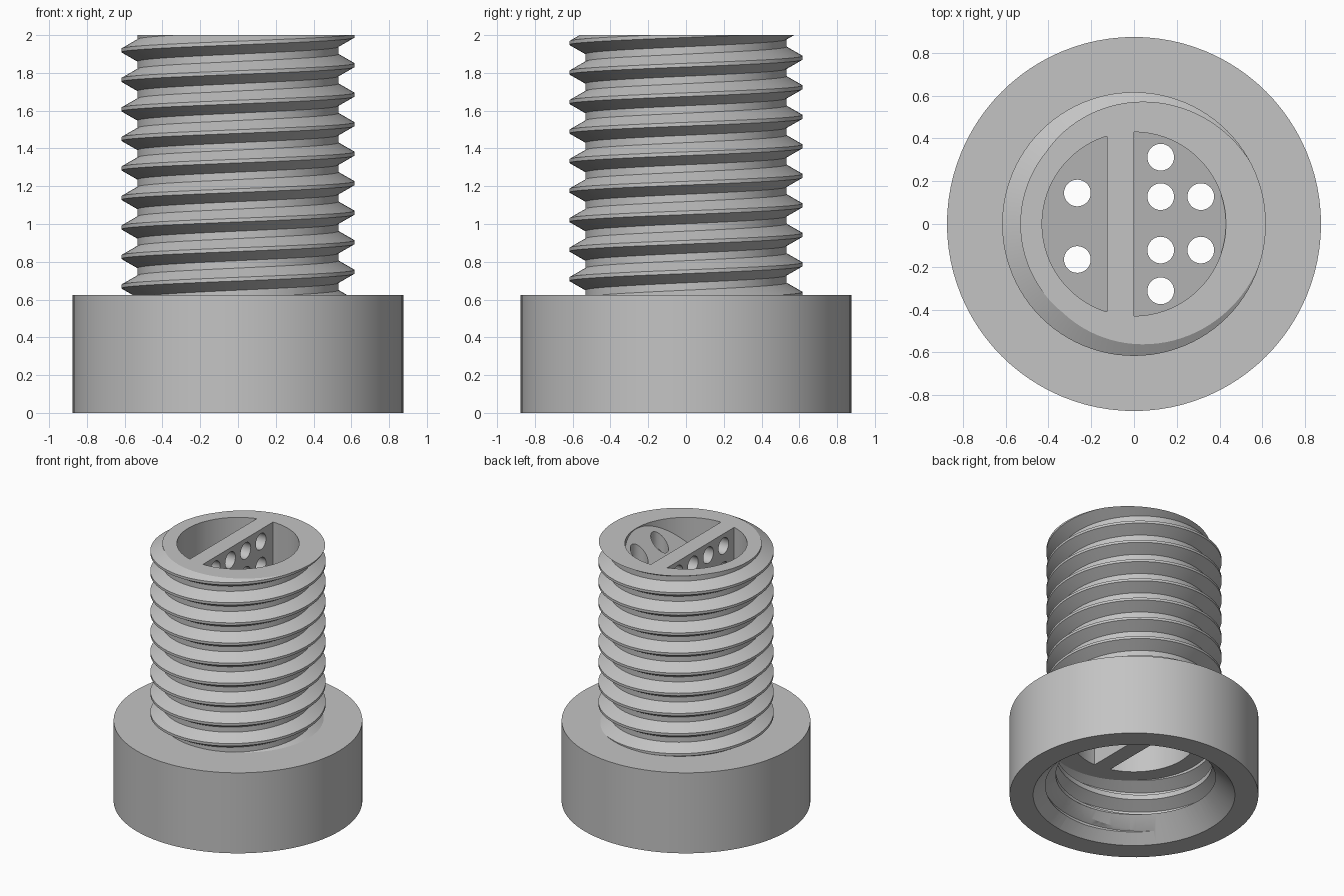
import bpy, bmesh, math
from mathutils import Matrix, Vector

if "Cube" in bpy.data.objects:
    bpy.data.objects.remove(bpy.data.objects["Cube"])

PITCH = 0.15625
CREST_Z = 1.841          # height of a thread crest at angle zero
BORE = 0.43
SEG = 96

grey = bpy.data.materials.new("plain grey")
grey.diffuse_color = (0.55, 0.55, 0.55, 1)
grey.use_nodes = True
grey.node_tree.nodes["Principled BSDF"].inputs["Base Color"].default_value = grey.diffuse_color


def make(name, bm):
    bmesh.ops.recalc_face_normals(bm, faces=bm.faces)
    me = bpy.data.meshes.new(name)
    bm.to_mesh(me)
    bm.free()
    me.materials.append(grey)
    ob = bpy.data.objects.new(name, me)
    bpy.context.collection.objects.link(ob)
    return ob


def cylinder(name, r, z0, z1, r_top=None, segs=SEG, matrix=None):
    bm = bmesh.new()
    bmesh.ops.create_cone(bm, cap_ends=True, segments=segs, radius1=r,
                          radius2=r if r_top is None else r_top, depth=z1 - z0,
                          matrix=Matrix.Translation((0, 0, (z0 + z1) / 2)))
    if matrix:
        bm.transform(matrix)
    return make(name, bm)


def thread(name, major, minor, z0, z1):
    """Solid right-handed screw thread, trimmed flat at both ends."""
    bm = bmesh.new()
    profile = [(-0.0625, major), (0.0625, major), (0.375, minor), (0.625, minor)]
    start = math.floor((z0 - CREST_Z) / PITCH) - 2
    turns = math.ceil((z1 - z0) / PITCH) + 4
    cols = []
    for j in range(SEG):
        a = 2 * math.pi * j / SEG
        cols.append([bm.verts.new((r * math.cos(a), r * math.sin(a),
                                   CREST_Z + PITCH * (start + k + o + j / SEG)))
                     for k in range(turns) for o, r in profile])
    for j in range(SEG):
        a = cols[j]
        b = cols[j + 1] if j + 1 < SEG else cols[0][4:]   # seam climbs one turn
        for i in range(min(len(a), len(b)) - 1):
            bm.faces.new((a[i], b[i], b[i + 1], a[i + 1]))
    for z, n in ((z0, -1), (z1, 1)):
        bmesh.ops.bisect_plane(bm, geom=bm.verts[:] + bm.edges[:] + bm.faces[:], dist=1e-6,
                               plane_co=(0, 0, z), plane_no=(0, 0, n), clear_outer=True)
        rim = [e for e in bm.edges if e.is_boundary
               and all(abs(v.co.z - z) < 1e-4 for v in e.verts)]
        bmesh.ops.triangle_fill(bm, edges=rim, use_beauty=True, normal=Vector((0, 0, n)))
    return make(name, bm)


def boolean(ob, other, op):
    m = ob.modifiers.new(op, 'BOOLEAN')
    m.operation, m.solver, m.object = op, 'EXACT', other
    bpy.context.view_layer.objects.active = ob
    bpy.ops.object.modifier_apply(modifier=m.name)
    bpy.data.objects.remove(other)


# Cap with a threaded, chamfered socket underneath
body = cylinder("threaded_body", 0.875, 0, 0.625)
boolean(body, thread("socket_cutter", 0.64, 0.55, -0.1, 0.4375), 'DIFFERENCE')
boolean(body, cylinder("chamfer_cutter", 0.76, -0.05, 0.16, 0.55), 'DIFFERENCE')

# Threaded neck and the bore through it
boolean(body, thread("neck", 0.617, 0.532, 0.55, 2.0), 'UNION')
boolean(body, cylinder("bore_cutter", BORE, 0.40, 2.1), 'DIFFERENCE')

# Divider wall across the bore, following its round sides
bm = bmesh.new()
a0, a1 = math.acos(0.0), math.acos(-0.125 / BORE)
arc = [a0 + (a1 - a0) * i / 6 for i in range(7)]
R = BORE + 0.004
outline = [(R * math.cos(a), R * math.sin(a)) for a in arc]
outline += [(x, -y) for x, y in reversed(outline)]
base = bm.faces.new([bm.verts.new((x, y, 0.4375)) for x, y in outline])
up = bmesh.ops.extrude_face_region(bm, geom=[base])["geom"]
bmesh.ops.translate(bm, verts=[v for v in up if isinstance(v, bmesh.types.BMVert)],
                    vec=(0, 0, 2.0 - 0.4375))
divider = make("divider_wall", bm)
for z in (1.905, 1.7175):
    for y in (-0.281, -0.094, 0.094, 0.281):
        turn = Matrix.Translation((0, y, z)) @ Matrix.Rotation(math.pi / 2, 4, 'Y')
        boolean(divider, cylinder("cross_hole", 0.0625, -0.4, 0.4, segs=32, matrix=turn),
                'DIFFERENCE')

# Sloping strainer plate with vertical holes
shear = Matrix.Identity(4)
shear[2][0] = 1.0
plate = cylinder("strainer_plate", BORE + 0.003, 1.44, 1.565, matrix=shear)
holes = [(0.125, 0.3125), (0.125, -0.3125), (-0.265, 0.145), (-0.265, -0.166)]
holes += [(x, y) for x in (0.125, 0.3125) for y in (0.128, -0.122)]
for x, y in holes:
    boolean(plate, cylinder("drain_hole", 0.0625, 0.6, 2.4, segs=32,
                            matrix=Matrix.Translation((x, y, 0))), 'DIFFERENCE')

# Smooth round walls, crisp edges
for ob in (body, divider, plate):
    bpy.ops.object.select_all(action='DESELECT')
    ob.select_set(True)
    bpy.context.view_layer.objects.active = ob
    bpy.ops.object.shade_smooth_by_angle(angle=math.radians(25))
